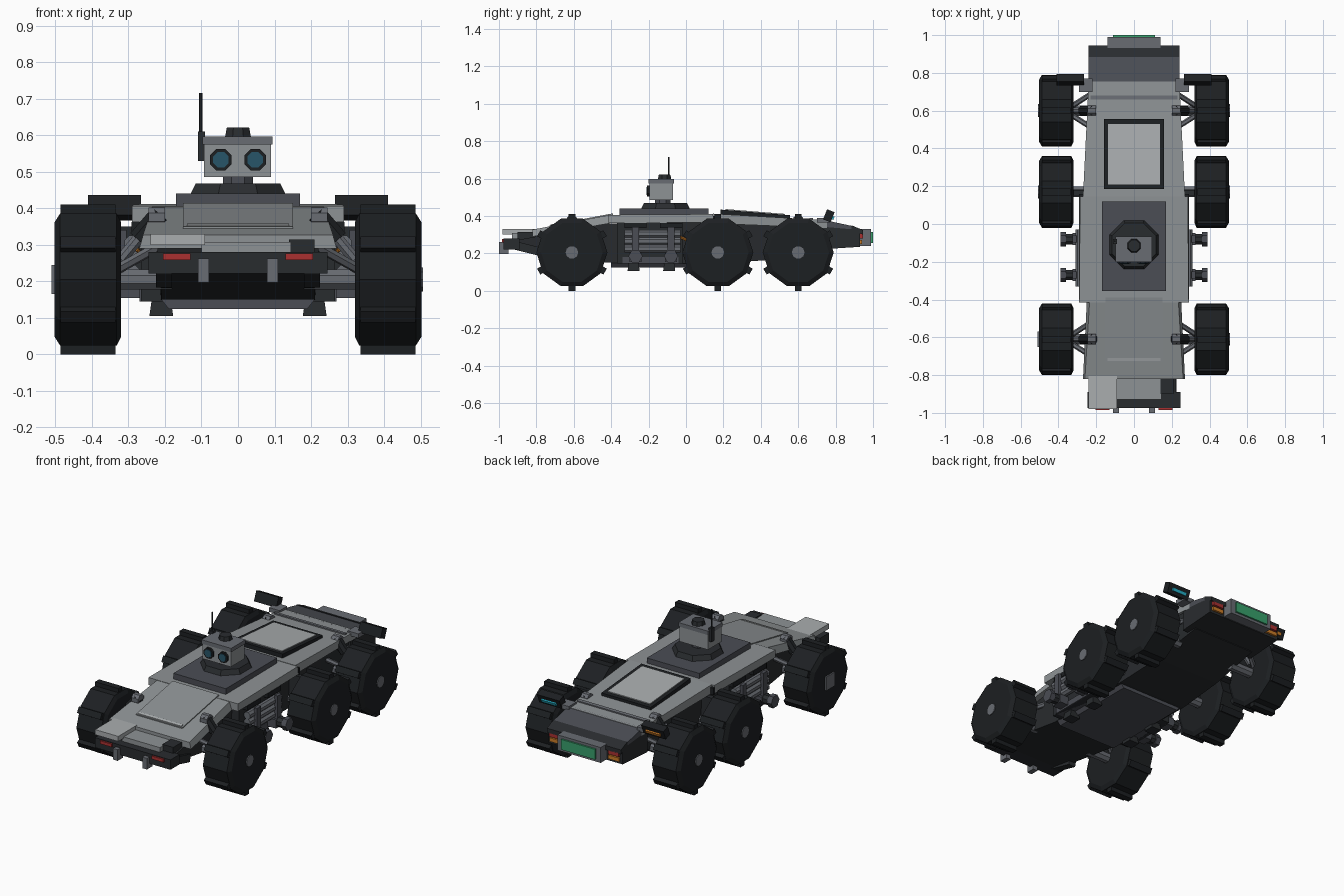
import bpy, bmesh
from math import cos, sin, pi, radians
from mathutils import Vector, Matrix

if "Cube" in bpy.data.objects:
    bpy.data.objects.remove(bpy.data.objects["Cube"])


def mat(name, r, g, b):
    m = bpy.data.materials.new(name)
    m.diffuse_color = (r, g, b, 1)
    m.use_nodes = True
    m.node_tree.nodes["Principled BSDF"].inputs["Base Color"].default_value = m.diffuse_color
    return m


BLACK = mat("rubber black", .012, .014, .016)
DARK = mat("dark hull", .022, .025, .028)
SLATE = mat("slate", .07, .075, .09)
STEEL = mat("steel", .14, .15, .17)
GREY = mat("panel grey", .27, .29, .30)
LIGHT = mat("light panel", .40, .42, .43)
RED = mat("lamp red", .4, .03, .03)
ORANGE = mat("lamp orange", .6, .2, .02)
BLUE = mat("lamp blue", .02, .45, .6)
GREEN = mat("screen green", .04, .35, .15)
LENS = mat("lens", .02, .09, .14)


def finish(name, bm, m):
    bmesh.ops.recalc_face_normals(bm, faces=bm.faces)
    me = bpy.data.meshes.new(name)
    bm.to_mesh(me)
    bm.free()
    me.materials.append(m)
    ob = bpy.data.objects.new(name, me)
    bpy.context.collection.objects.link(ob)
    return ob


def box(name, x, y, z, m, tilt=0):
    """Box from ranges, optionally tilted about its own x axis."""
    bm = bmesh.new()
    bmesh.ops.create_cube(bm, size=1)
    size = Vector((abs(x[1] - x[0]), y[1] - y[0], z[1] - z[0]))
    mid = Vector((sum(x) / 2, sum(y) / 2, sum(z) / 2))
    bm.transform(Matrix.Translation(mid) @ Matrix.Rotation(radians(tilt), 4, 'X')
                 @ Matrix.Diagonal((*size, 1)))
    return finish(name, bm, m)


def rod(name, a, b, r, m, n=8, r2=None):
    a, b = Vector(a), Vector(b)
    bm = bmesh.new()
    bmesh.ops.create_cone(bm, cap_ends=True, segments=n, radius1=r,
                          radius2=r if r2 is None else r2, depth=(b - a).length)
    bm.transform(Matrix.Translation((a + b) / 2)
                 @ (b - a).to_track_quat('Z', 'Y').to_matrix().to_4x4()
                 @ Matrix.Rotation(pi / n, 4, 'Z'))
    return finish(name, bm, m)


def loft(name, sections, m):
    """Symmetric body through sections (y, half width low, half width high, z low, z high)."""
    bm = bmesh.new()
    rings = [[bm.verts.new(p) for p in ((-b, y, z0), (b, y, z0), (t, y, z1), (-t, y, z1))]
             for y, b, t, z0, z1 in sections]
    for r, s in zip(rings, rings[1:]):
        for i in range(4):
            j = (i + 1) % 4
            bm.faces.new((r[i], r[j], s[j], s[i]))
    bm.faces.new(rings[0])
    bm.faces.new(rings[-1])
    return finish(name, bm, m)


def wheel(name, s, y):
    """Ten-sided tyre with six tread lugs and a hub."""
    zc, n = .205, 10
    bm = bmesh.new()
    prof = ((.32, .165), (.332, .19), (.487, .19), (.502, .165))
    rings = [[bm.verts.new((s * x, y + r * cos(2 * pi * i / n), zc + r * sin(2 * pi * i / n)))
              for i in range(n)] for x, r in prof]
    for a, b in zip(rings, rings[1:]):
        for i in range(n):
            bm.faces.new((a[i], a[(i + 1) % n], b[(i + 1) % n], b[i]))
    bm.faces.new(rings[0])
    bm.faces.new(rings[-1])
    for k in range(6):
        ang = radians(90 + 60 * k)
        g = bmesh.ops.create_cube(bm, size=1, matrix=Matrix.Translation((s * .411, y, zc))
                                  @ Matrix.Rotation(ang, 4, 'X')
                                  @ Matrix.Translation((0, .187, 0))
                                  @ Matrix.Diagonal((.15, .036, .036, 1)))
    finish(name, bm, BLACK)
    rod(name + "_hub", (s * .495, y, zc), (s * .507, y, zc), .034, STEEL, 10)


# lower hull, belly and rear box
loft("hull", [(-.91, .21, .22, .225, .27), (-.42, .21, .22, .15, .36), (.16, .22, .23, .145, .37),
              (.45, .21, .23, .165, .37), (.76, .20, .23, .22, .34)], DARK)
loft("belly_plate", [(-.40, .19, .21, .125, .15), (.14, .19, .21, .125, .15)], SLATE)
loft("rear_box", [(.70, .24, .24, .22, .345), (.93, .24, .24, .235, .325)], DARK)
loft("rear_lid", [(.74, .24, .24, .34, .378), (.885, .24, .24, .325, .347)], SLATE)
loft("rear_lip", [(.885, .24, .24, .325, .35), (.945, .24, .24, .30, .325)], DARK)
box("screen_frame", (-.14, .14), (.92, .99), (.24, .33), STEEL)
box("screen", (-.11, .11), (.985, 1.0), (.255, .315), GREEN)

# top panels
loft("hood", [(-.82, .27, .26, .29, .327), (-.41, .25, .235, .36, .405)], GREY)
loft("hood_panel", [(-.73, .15, .15, .33, .35), (-.39, .15, .15, .39, .414)], GREY)
loft("hood_rib", [(-.725, .14, .14, .34, .354), (-.71, .14, .14, .345, .358)], LIGHT)
loft("mid_deck", [(-.415, .29, .29, .362, .406), (.145, .29, .285, .365, .41)], GREY)
loft("rear_deck", [(.145, .27, .27, .36, .412), (.755, .24, .24, .335, .377)], GREY)
loft("rear_deck_rib", [(.66, .23, .23, .37, .39), (.68, .23, .23, .37, .388)], STEEL)
loft("roof_frame", [(.185, .16, .16, .40, .434), (.555, .16, .16, .38, .404)], BLACK)
loft("roof_window", [(.21, .138, .138, .41, .437), (.53, .138, .138, .39, .411)], LIGHT)
box("deck_seam", (-.29, .29), (.145, .16), (.36, .40), BLACK)

# nose
box("nose_plate", (-.24, -.09), (-.98, -.80), (.30, .33), LIGHT)
box("nose_centre", (-.10, .145), (-.93, -.78), (.275, .308), GREY)
box("nose_block", (.14, .21), (-.90, -.80), (.27, .315), DARK)
box("front_bumper", (-.245, .245), (-.975, -.89), (.222, .28), DARK)

for s, side in ((1, "right"), (-1, "left")):
    # front lamps, tow hooks, bumper arms
    box("front_lamp_" + side, (s * .13, s * .205), (-.985, -.96), (.258, .276), RED)
    box("tow_hook_" + side, (s * .08, s * .11), (-1.0, -.95), (.197, .262), STEEL)
    box("bumper_arm_" + side, (s * .18, s * .225), (-.91, -.76), (.20, .245), DARK, -14)
    # tail lamps and rear marker plates
    box("tail_lamp_" + side, (s * .155, s * .225), (.92, .945), (.28, .305), RED)
    box("tail_marker_" + side, (s * .155, s * .225), (.92, .942), (.25, .272), ORANGE)
    box("marker_plate_" + side, (s * .265, s * .41), (.742, .785), (.372, .43), BLACK, -22)
    box("marker_lamp_" + side, (s * .29, s * .385), (.782, .791), (.38, .398), BLUE if s > 0 else ORANGE, -22)
    box("marker_bracket_" + side, (s * .22, s * .29), (.70, .77), (.365, .39), STEEL)
    # wheels with axles, wishbones and shocks
    for y, pos in ((-.61, "front"), (.17, "middle"), (.60, "rear")):
        tag = pos + "_" + side
        wheel("wheel_" + tag, s, y)
        rod("axle_" + tag, (s * .18, y, .205), (s * .34, y, .205), .03, STEEL)
        if pos == "middle":
            box("swing_arm_" + tag, (s * .22, s * .32), (.15, .18), (.20, .35), DARK)
            continue
        for d in (-.1, .1):
            rod("wishbone_" + tag, (s * .21, y + d, .30), (s * .335, y + d * .2, .23), .014, STEEL, 6)
        rod("shock_" + tag, (s * .215, y, .385), (s * .275, y, .315), .028, BLACK)
        rod("shock_piston_" + tag, (s * .27, y, .32), (s * .32, y, .26), .017, STEEL)
        rod("shock_mount_" + tag, (s * .20, y, .375), (s * .245, y, .375), .03, STEEL)
    # side equipment rack with tanks and clamps
    box("rack_" + side, (s * .21, s * .265), (-.37, -.02), (.145, .365), DARK)
    box("rack_skirt_" + side, (s * .20, s * .27), (-.34, -.04), (.145, .18), SLATE)
    for z in (.225, .265, .305):
        rod("tank_" + side, (s * .29, -.33, z), (s * .29, -.03, z), .022, STEEL, 8)
    rod("copper_pipe_" + side, (s * .28, -.04, .29), (s * .26, .02, .265), .008, ORANGE, 6)
    for y in (-.27, -.08):
        box("clamp_" + side, (s * .26, s * .325), (y - .032, y + .032), (.155, .205), SLATE)
        box("clamp_strap_" + side, (s * .305, s * .325), (y - .018, y + .018), (.18, .34), SLATE)
        rod("clamp_knob_" + side, (s * .32, y, .185), (s * .365, y, .185), .03, DARK)
        rod("clamp_bolt_" + side, (s * .36, y, .185), (s * .39, y, .185), .038, SLATE, 6)
        box("rack_vent_" + side, (s * .25, s * .292), (y - .06, y + .06), (.335, .363), BLACK)
        # splayed feet below the rack
        rod("foot_" + side, (s * .21, y - .01, .155), (s * .21, y - .01, .105), .036, DARK, 4, .046)

box("hub_box", (-.51, -.49), (-.65, -.57), (.165, .245), STEEL)

# turret: base plate, collar, neck, sensor head
box("turret_plate", (-.17, .17), (-.355, .12), (.40, .44), SLATE)
rod("turret_collar", (0, -.11, .44), (0, -.11, .468), .14, DARK, 8, .125)
rod("turret_neck", (0, -.125, .465), (0, -.125, .49), .045, SLATE, 8)
box("sensor_head", (-.093, .09), (-.195, -.07), (.485, .58), GREY)
box("sensor_cap", (-.097, .095), (-.20, -.065), (.574, .597), STEEL)
rod("sensor_knob", (0, -.115, .597), (0, -.115, .621), .038, DARK, 8, .033)
for x in (-.047, .047):
    rod("eye_rim", (x, -.19, .533), (x, -.208, .533), .032, BLACK, 8)
    rod("eye_lens", (x, -.205, .533), (x, -.211, .533), .023, LENS, 8)
box("antenna_base", (-.11, -.09), (-.105, -.08), (.53, .61), DARK)
rod("antenna", (-.102, -.092, .60), (-.102, -.092, .716), .005, DARK, 6)
